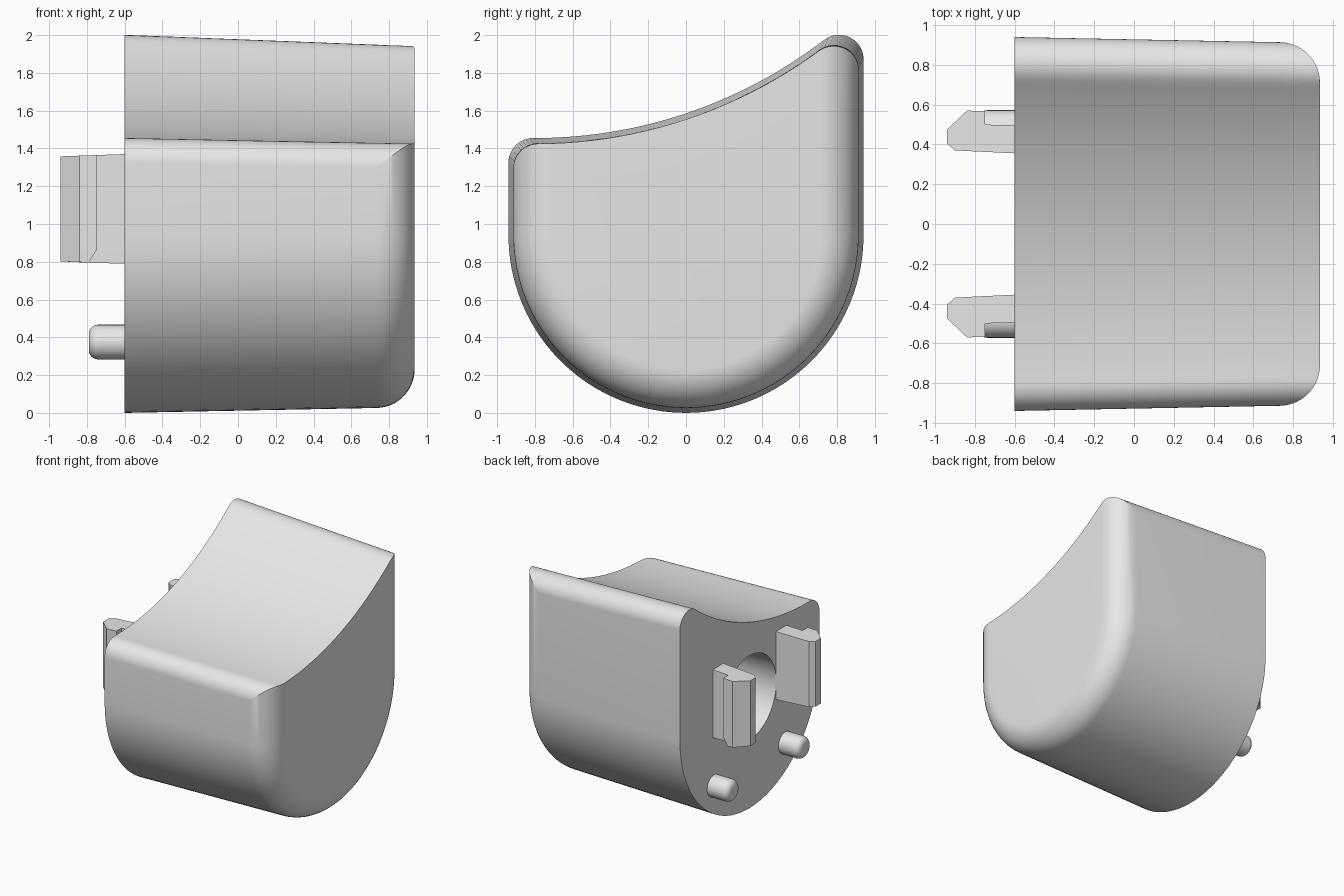
import bpy
import bmesh
from math import sin, cos, pi, sqrt, radians

cube = bpy.data.objects.get("Cube")
if cube:
    bpy.data.objects.remove(cube, do_unlink=True)

grey = bpy.data.materials.new("light_grey")
grey.use_nodes = True
grey.diffuse_color = (0.8, 0.8, 0.8, 1)
for node in grey.node_tree.nodes:
    if node.type == 'BSDF_PRINCIPLED':
        node.inputs["Base Color"].default_value = (0.8, 0.8, 0.8, 1)


def loft(name, rings):
    """Skin equal-sized closed rings and cap both ends."""
    bm = bmesh.new()
    loops = [[bm.verts.new(p) for p in ring] for ring in rings]
    for a, b in zip(loops, loops[1:]):
        for i in range(len(a)):
            j = (i + 1) % len(a)
            bm.faces.new((a[i], a[j], b[j], b[i]))
    bm.faces.new(loops[0])
    bm.faces.new(loops[-1])
    bmesh.ops.recalc_face_normals(bm, faces=bm.faces)
    mesh = bpy.data.meshes.new(name)
    bm.to_mesh(mesh)
    bm.free()
    mesh.materials.append(grey)
    obj = bpy.data.objects.new(name, mesh)
    bpy.context.collection.objects.link(obj)
    return obj


def smooth(obj):
    bpy.ops.object.select_all(action='DESELECT')
    obj.select_set(True)
    bpy.context.view_layer.objects.active = obj
    bpy.ops.object.shade_smooth_by_angle(angle=radians(30))


def circle(x, y, z, r, n=48):
    return [(x, y + r * cos(2 * pi * i / n), z + r * sin(2 * pi * i / n)) for i in range(n)]


# Body: U-shaped section with a concave top, drafted along x, rounded at the far end
X0, X1, HALF, CORNER, FILLET = -0.6, 0.935, 0.94, 0.13, 0.2
ARC_Y, ARC_R, LOW_TOP = -0.8, 2.515, 1.455
ARC_Z = LOW_TOP + ARC_R


def top_height(y, t):
    """Height of the concave top and its two rounded corners; t is the draft."""
    left = -HALF + CORNER + t
    right = HALF - CORNER - t
    reach = ARC_R + t + CORNER
    right_z = ARC_Z - sqrt(reach ** 2 - (right - ARC_Y) ** 2)
    tangent = right - CORNER * (right - ARC_Y) / reach
    if y < left:
        return LOW_TOP - t - CORNER + sqrt(max(0, CORNER ** 2 - (y - left) ** 2))
    if y > tangent:
        return right_z + sqrt(max(0, CORNER ** 2 - (y - right) ** 2))
    return ARC_Z - sqrt((ARC_R + t) ** 2 - (y - ARC_Y) ** 2)


def body_ring(x, inset):
    t = 0.03 * (x - X0) / (X1 - X0)
    w = HALF - t - inset
    ring = [(x, w * cos(pi + pi * i / 48), HALF + w * sin(pi + pi * i / 48)) for i in range(49)]
    for i in range(65):
        y = w * cos(pi * i / 64)
        ring.append((x, y, top_height(y, t)))
    return ring


stations = [(X0, 0)]
for i in range(15):
    a = pi / 2 * i / 14
    stations.append((X1 - FILLET + FILLET * sin(a), FILLET * (1 - cos(a))))
body = loft("body", [body_ring(x, d) for x, d in stations])

# Round bore in the mounting face
cutter = loft("bore_cutter", [circle(x, 0, HALF, 0.36, 64) for x in (X0 - 0.2, 0.4)])
cutter.hide_render = True
bore = body.modifiers.new("bore", 'BOOLEAN')
bore.operation = 'DIFFERENCE'
bore.solver = 'EXACT'
bore.object = cutter
bpy.context.view_layer.objects.active = body
bpy.ops.object.modifier_apply(modifier="bore")
bpy.data.objects.remove(cutter, do_unlink=True)
smooth(body)

# Plan of a snap clip: stem, pointed nose and outward catch
CLIP = [(-0.59, 0.355), (-0.9, 0.37), (-0.94, 0.405), (-0.94, 0.475),
        (-0.84, 0.57), (-0.75, 0.568), (-0.75, 0.5), (-0.59, 0.495)]


def clip_ring(side, level):
    ring = []
    for i, (x, y) in enumerate(CLIP):
        half = 0.29 - 0.035 * (X0 - x)
        z = 1.08 + half * (1 if level == 2 else -1)
        if level == 1:
            z = 0.86
        if level == 0 and i in (5, 6):
            x -= 0.04      # chamfered lower corner of the catch
        ring.append((x, side * y, z))
    return ring


for side, label in ((-1, "front"), (1, "back")):
    loft(label + "_clip", [clip_ring(side, k) for k in range(3)])

    # Locating peg with a rounded tip
    rings = [circle(X0 + 0.01, side * 0.48, 0.375, 0.092, 32)]
    for i in range(7):
        a = pi / 2 * i / 6
        rings.append(circle(-0.74 - 0.05 * sin(a), side * 0.48, 0.375, 0.042 + 0.05 * cos(a), 32))
    smooth(loft(label + "_peg", rings))
